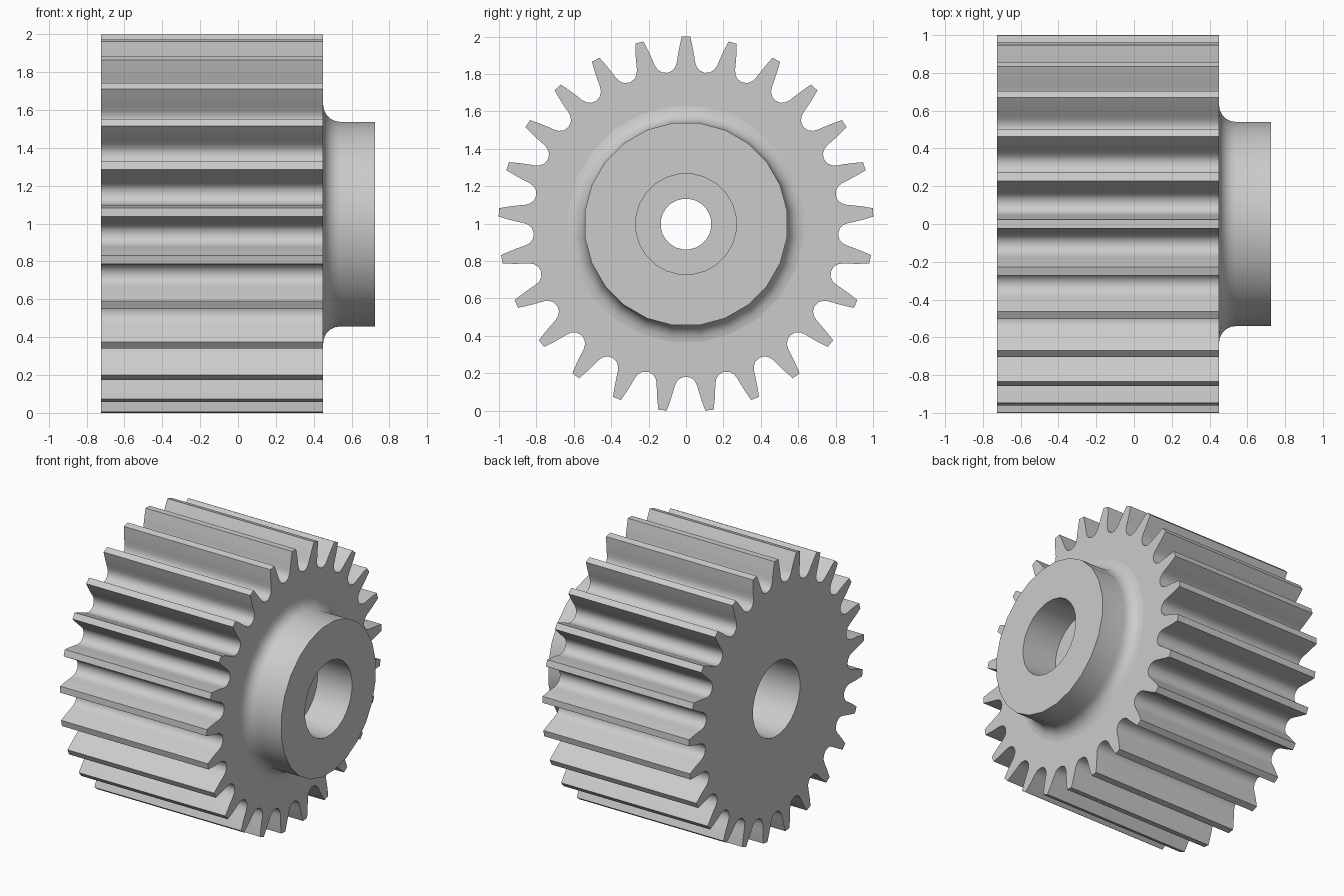
import bpy, bmesh, math

if "Cube" in bpy.data.objects:
    bpy.data.objects.remove(bpy.data.objects["Cube"], do_unlink=True)

TEETH = 25
SEGMENTS = 24
CENTRE_Z = 0.9973
X_BACK, X_PLATE, X_HUB = -0.725, 0.45, 0.725
BORE_R, SHAFT_R, HUB_R, FILLET = 0.27, 0.136, 0.545, 0.09

# Half of one tooth: (degrees from the tooth centre, radius), tip to root
HALF_TOOTH = [(1.3, 1.0027), (2.1, 0.95), (2.8, 0.90), (3.2, 0.868),
              (3.9, 0.842), (5.2, 0.823), (7.2, 0.815)]

steel = bpy.data.materials.new("steel_grey")
steel.use_nodes = True
colour = (0.6, 0.6, 0.6, 1.0)
steel.diffuse_color = colour
steel.node_tree.nodes["Principled BSDF"].inputs["Base Color"].default_value = colour

bm = bmesh.new()


def ring(x, polar):
    """Closed ring of vertices at x from (angle, radius) pairs."""
    return [bm.verts.new((x, r * math.sin(a), CENTRE_Z + r * math.cos(a)))
            for a, r in polar]


def circle(x, r):
    step = math.tau / SEGMENTS
    return ring(x, [((i + 0.5) * step, r) for i in range(SEGMENTS)])


def skin(a, b):
    """Quads between two matching rings."""
    for i in range(len(a)):
        j = (i + 1) % len(a)
        bm.faces.new((a[i], a[j], b[j], b[i]))


def cap(outer, inner):
    """Flat face with a round hole."""
    edges = []
    for loop in (outer, inner):
        for i in range(len(loop)):
            pair = (loop[i], loop[(i + 1) % len(loop)])
            edges.append(bm.edges.get(pair) or bm.edges.new(pair))
    bmesh.ops.triangle_fill(bm, use_beauty=True, edges=edges, normal=(1, 0, 0))


# Toothed rim
tooth = [(-d, r) for d, r in reversed(HALF_TOOTH[:-1])] + HALF_TOOTH
outline = [(math.radians(d + k * 360 / TEETH), r)
           for k in range(TEETH) for d, r in tooth]
rim_back = ring(X_BACK, outline)
rim_front = ring(X_PLATE, outline)
skin(rim_back, rim_front)

# Hub with a filleted foot, then the stepped bore through to the back
profile = []
for i in range(6):
    t = math.radians(90 * i / 5)
    profile.append((X_PLATE + FILLET * (1 - math.cos(t)),
                    HUB_R + FILLET * (1 - math.sin(t))))
profile += [(X_HUB, HUB_R), (X_HUB, BORE_R), (X_PLATE, BORE_R),
            (X_PLATE, SHAFT_R), (0.18, SHAFT_R), (0.18, BORE_R),
            (X_BACK, BORE_R)]
rings = [circle(x, r) for x, r in profile]
for a, b in zip(rings, rings[1:]):
    skin(a, b)

# End faces of the toothed body
cap(rim_front, rings[0])
cap(rim_back, rings[-1])
bmesh.ops.recalc_face_normals(bm, faces=bm.faces[:])

mesh = bpy.data.meshes.new("spur_gear")
bm.to_mesh(mesh)
bm.free()
mesh.materials.append(steel)
gear = bpy.data.objects.new("spur_gear", mesh)
bpy.context.collection.objects.link(gear)

# Smooth flanks and hub, flat end faces
bpy.ops.object.select_all(action="DESELECT")
gear.select_set(True)
bpy.context.view_layer.objects.active = gear
bpy.ops.object.shade_smooth_by_angle(angle=math.radians(40))
for face in mesh.polygons:
    if abs(face.normal.x) > 0.995:
        face.use_smooth = False
